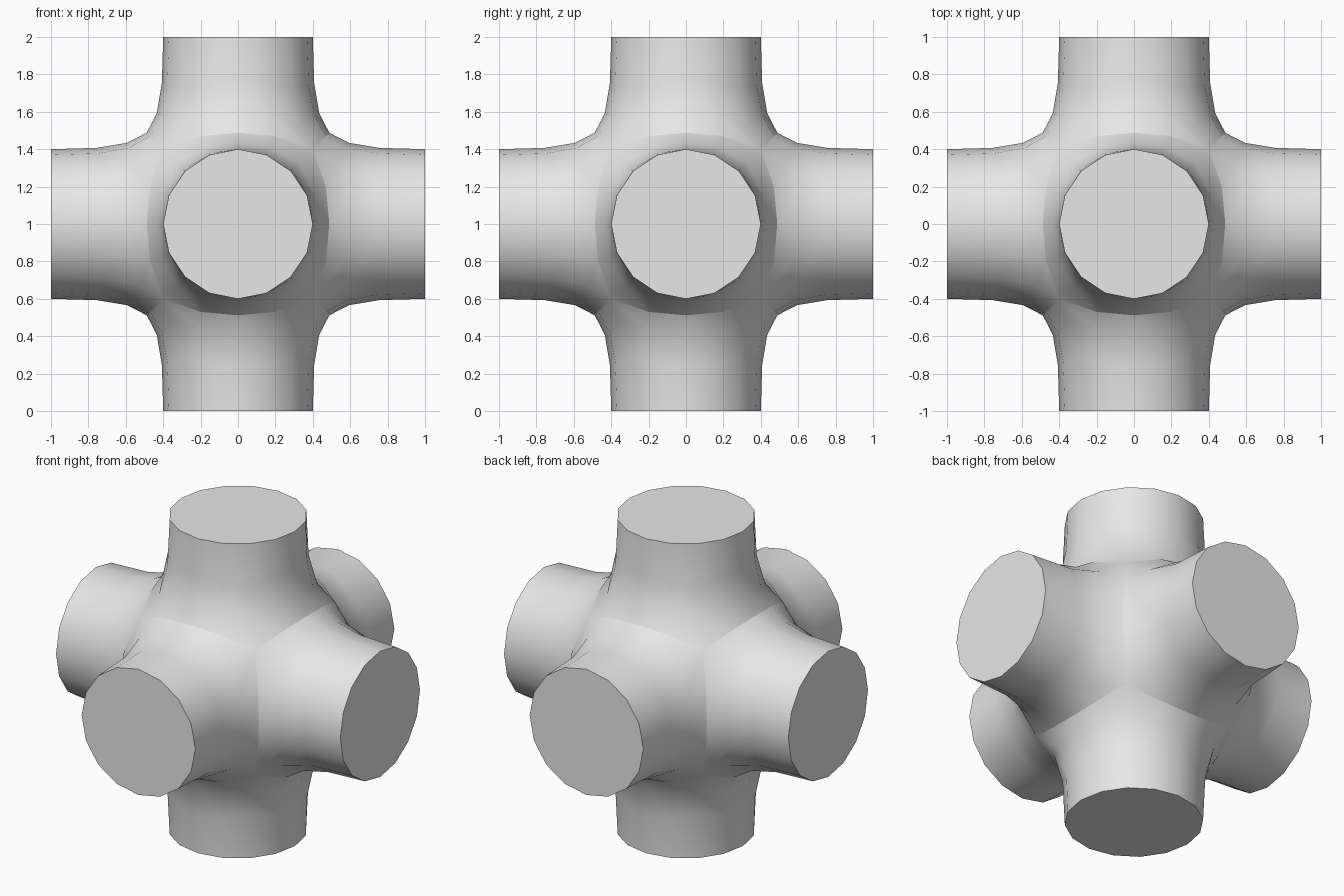
import bpy
import bmesh
from math import cos, sin, pi, radians
from mathutils import Matrix, Vector

cube = bpy.data.objects.get("Cube")
if cube:
    bpy.data.objects.remove(cube, do_unlink=True)

grey = bpy.data.materials.new("light_grey")
grey.use_nodes = True
grey.diffuse_color = (0.8, 0.8, 0.8, 1)
grey.node_tree.nodes["Principled BSDF"].inputs["Base Color"].default_value = grey.diffuse_color

SIDES = 16
RADIUS = 0.4
# Seam where neighbouring arms meet, for one quarter turn
SEAM = [(0.488, 0, 0.488), (0.47, 0.2, 0.47), (0.4, 0.4, 0.4), (0.2, 0.47, 0.47)]
# Flare from open end to seam: (outward share, inward share) per ring
FLARE = [(0, 0), (0.08, 0.48), (0.38, 0.79), (1, 1)]


def arm(name, rotation):
    """One flared pipe arm along local z, turned into place."""
    bm = bmesh.new()
    rings = []
    for out, along in FLARE:
        ring = []
        for k in range(SIDES):
            a = 2 * pi * k / SIDES
            seam = Matrix.Rotation(pi / 2 * (k // 4), 3, "Z") @ Vector(SEAM[k % 4])
            x = RADIUS * cos(a) * (1 - out) + seam.x * out
            y = RADIUS * sin(a) * (1 - out) + seam.y * out
            z = 1 - along + seam.z * along
            ring.append(bm.verts.new((x, y, z)))
        rings.append(ring)
    # Flat end cap and side walls
    bm.faces.new(rings[0])
    for upper, lower in zip(rings, rings[1:]):
        for k in range(SIDES):
            n = (k + 1) % SIDES
            bm.faces.new((upper[k], lower[k], lower[n], upper[n]))
    bm.transform(Matrix.Translation((0, 0, 1)) @ rotation)
    mesh = bpy.data.meshes.new(name)
    bm.to_mesh(mesh)
    bm.free()
    mesh.materials.append(grey)
    obj = bpy.data.objects.new(name, mesh)
    bpy.context.collection.objects.link(obj)
    return obj


# Six arms, one along each axis direction
TURNS = {
    "top_arm": (0, "X"),
    "bottom_arm": (180, "X"),
    "front_arm": (90, "X"),
    "back_arm": (-90, "X"),
    "left_arm": (90, "Y"),
    "right_arm": (-90, "Y"),
}
arms = [arm(name, Matrix.Rotation(radians(deg), 4, axis)) for name, (deg, axis) in TURNS.items()]

# Smooth walls, crisp end caps
bpy.ops.object.select_all(action="DESELECT")
for obj in arms:
    obj.select_set(True)
bpy.context.view_layer.objects.active = arms[0]
bpy.ops.object.shade_smooth_by_angle(angle=radians(60))
